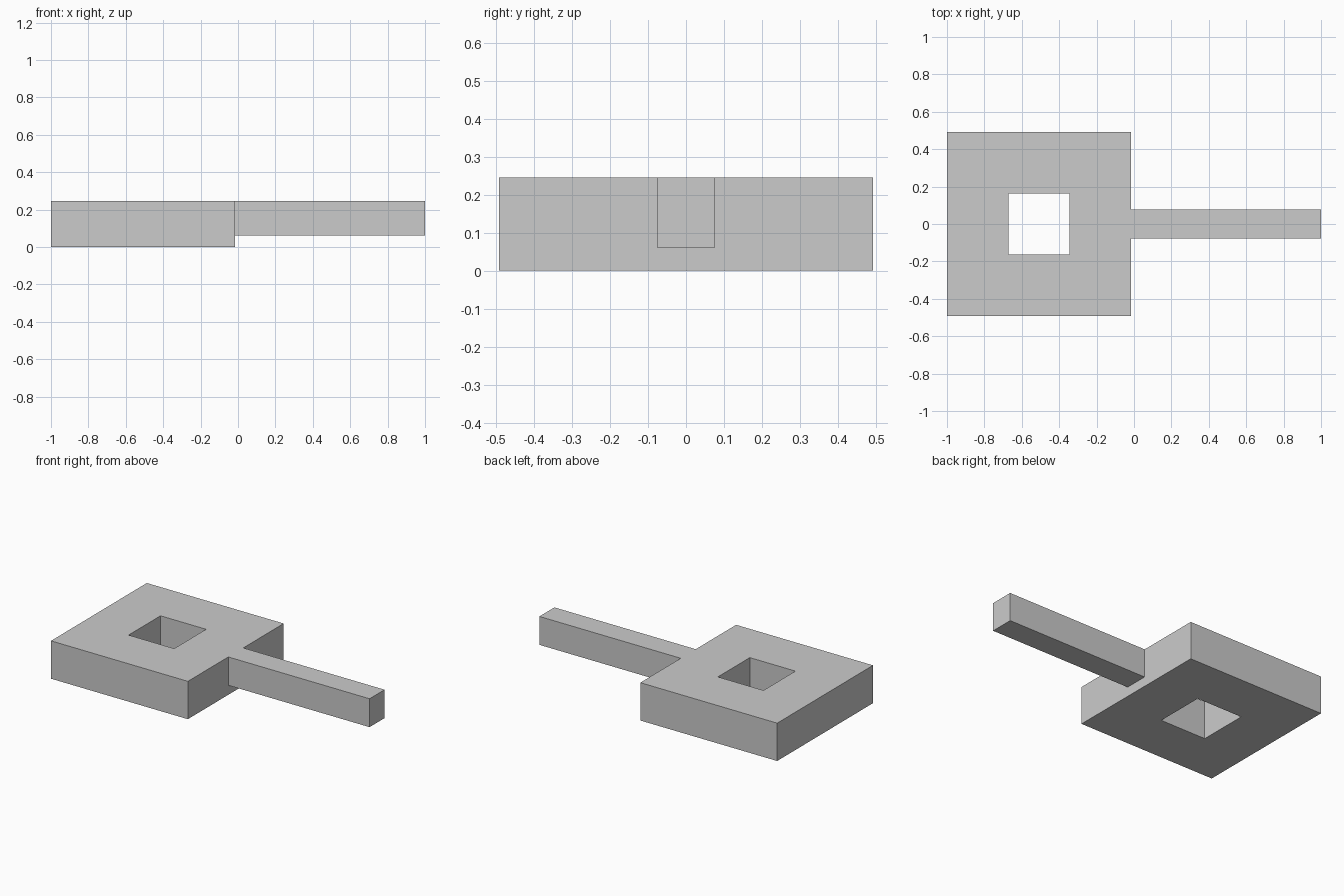
import bpy
import bmesh
from mathutils import Matrix, Vector

default = bpy.data.objects.get("Cube")
if default:
    bpy.data.objects.remove(default, do_unlink=True)

# Single grey material
grey = bpy.data.materials.new("plain grey")
grey.use_nodes = True
color = (0.6, 0.6, 0.6, 1)
grey.diffuse_color = color
shader = next(n for n in grey.node_tree.nodes if n.type == "BSDF_PRINCIPLED")
shader.inputs["Base Color"].default_value = color


def box(low, high):
    low, high = Vector(low), Vector(high)
    bm = bmesh.new()
    place = Matrix.Translation((low + high) / 2) @ Matrix.Diagonal((high - low).to_4d())
    bmesh.ops.create_cube(bm, size=1, matrix=place)
    bm.normal_update()
    return bm


def finish(bm, name):
    bmesh.ops.recalc_face_normals(bm, faces=bm.faces)
    mesh = bpy.data.meshes.new(name)
    bm.to_mesh(mesh)
    bm.free()
    mesh.materials.append(grey)
    bpy.context.collection.objects.link(bpy.data.objects.new(name, mesh))


HALF = 0.492
TOP = HALF / 2
HOLE = HALF / 3
JOIN = 2 * HALF - 1

# Square head with a square hole right through it
head = box((-1, -HALF, 0), (JOIN, HALF, TOP))
caps = [f for f in head.faces if abs(f.normal.z) > 0.5]
bmesh.ops.inset_individual(head, faces=caps, thickness=HALF - HOLE, use_even_offset=True)
rims = [e for f in caps for e in f.edges]
bmesh.ops.delete(head, geom=caps, context="FACES_ONLY")
bmesh.ops.bridge_loops(head, edges=rims)
finish(head, "square_head")

# Straight handle, flush with the top of the head
finish(box((JOIN, -0.077, TOP / 4), (1, 0.077, TOP)), "handle")
